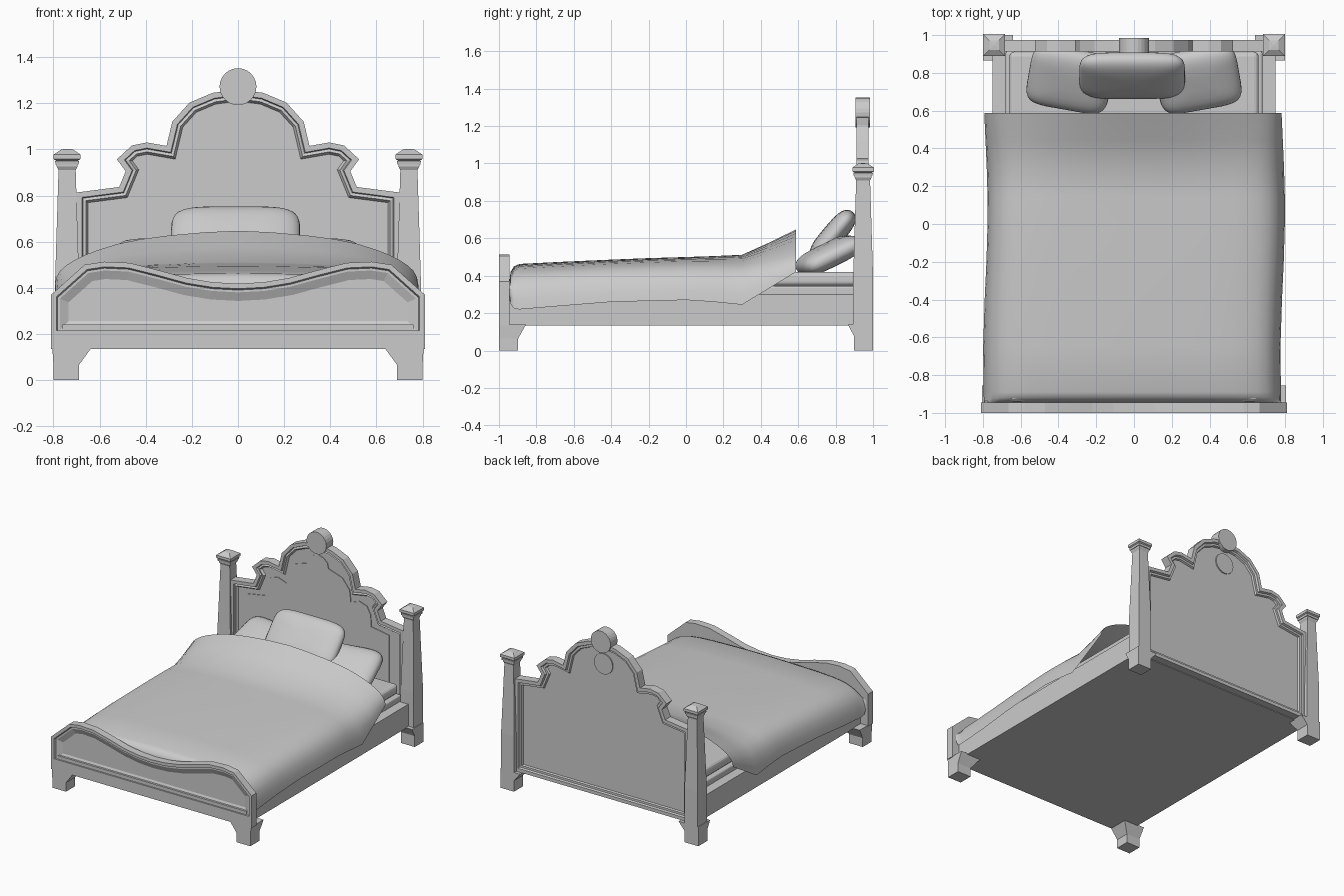
import bpy, bmesh, math
from mathutils import Vector, Matrix

if "Cube" in bpy.data.objects:
    bpy.data.objects.remove(bpy.data.objects["Cube"])


def make(name, verts, faces, smooth=None):
    bm = bmesh.new()
    vs = [bm.verts.new(v) for v in verts]
    for f in faces:
        bm.faces.new([vs[i] for i in f])
    bmesh.ops.recalc_face_normals(bm, faces=bm.faces)
    me = bpy.data.meshes.new(name)
    bm.to_mesh(me)
    bm.free()
    ob = bpy.data.objects.new(name, me)
    bpy.context.collection.objects.link(ob)
    if smooth:
        bpy.ops.object.select_all(action='DESELECT')
        ob.select_set(True)
        bpy.context.view_layer.objects.active = ob
        bpy.ops.object.shade_smooth_by_angle(angle=math.radians(smooth))
    return ob


def loft(name, loops, smooth=None):
    """Skin a list of equal closed loops and cap both ends."""
    n = len(loops[0])
    faces = [(r * n + i, r * n + (i + 1) % n, (r + 1) * n + (i + 1) % n, (r + 1) * n + i)
             for r in range(len(loops) - 1) for i in range(n)]
    faces += [tuple(range(n)), tuple(range((len(loops) - 1) * n, len(loops) * n))]
    return make(name, [v for l in loops for v in l], faces, smooth)


def inset(pts, d):
    """Mitred inward offset of a counter-clockwise outline."""
    out = []
    for i, p in enumerate(pts):
        a = (p - pts[i - 1]).normalized()
        b = (pts[(i + 1) % len(pts)] - p).normalized()
        na, nb = Vector((-a.y, a.x)), Vector((-b.y, b.x))
        out.append(p + (na + nb) * (d / (1 + na.dot(nb))))
    return out


def board(name, half, steps):
    """Mirrored outline in xz, lofted through (inset, y) steps."""
    full = half + [(-x, z) for x, z in reversed(half) if x > 0]
    pts = [Vector(p) for p in full]
    return loft(name, [[(p.x, y, p.y) for p in inset(pts, d)] for d, y in steps])


def tower(name, levels, side=1):
    """Stack of rectangles (z, x0, x1, y0, y1)."""
    return loft(name, [[(side * x0, y0, z), (side * x1, y0, z), (side * x1, y1, z), (side * x0, y1, z)]
                       for z, x0, x1, y0, y1 in levels])


def box(name, x, y0, y1, z0, z1, bevel=0):
    ob = tower(name, [(z0, -x, x, y0, y1), (z1, -x, x, y0, y1)])
    if bevel:
        m = ob.modifiers.new("round", 'BEVEL')
        m.width, m.segments = bevel, 3
    return ob


# headboard with stepped moulding, front and back
head = [(0.70, 0.14), (0.70, 0.813), (0.515, 0.837), (0.487, 0.905), (0.525, 0.957), (0.46, 1.017),
        (0.395, 1.03), (0.31, 1.015), (0.285, 1.12), (0.21, 1.203), (0.11, 1.245), (0, 1.26)]
board("headboard", head, [(0.05, 0.947), (0.045, 0.96), (0.03, 0.96), (0.025, 0.975), (0, 0.975),
                          (0, 0.912), (0.024, 0.912), (0.028, 0.925), (0.04, 0.92), (0.05, 0.935)])
trefoil = [(0.57, 0.25), (0.57, 0.74), (0.425, 0.765), (0.42, 0.85), (0.39, 0.905), (0.33, 0.925),
           (0.26, 0.90), (0.25, 0.985), (0.19, 1.06), (0.08, 1.095), (0.07, 1.135), (0.04, 1.163), (0, 1.175)]
board("headboard_panel", trefoil, [(0, 0.94), (0, 0.93)])


def disc(name, z, r, y0, y1, n=24):
    return loft(name, [[(r * math.cos(2 * math.pi * i / n), y, z + r * math.sin(2 * math.pi * i / n))
                        for i in range(n)] for y in (y0, y1)])


disc("headboard_finial", 1.272, 0.08, 0.905, 0.985)
disc("back_roundel", 1.10, 0.075, 0.94, 0.955)

# footboard with recessed panel and lower rail
foot = [(0.81, 0.18), (0.81, 0.37), (0.665, 0.50), (0.58, 0.513), (0.47, 0.508), (0.34, 0.475),
        (0.22, 0.442), (0.11, 0.424), (0, 0.418)]
board("footboard", foot, [(0, -0.945), (0, -1.0), (0.022, -1.0), (0.028, -0.985), (0.038, -0.985),
                          (0.075, -0.968)])
box("footboard_rail", 0.81, -1.0, -0.945, 0.135, 0.215)
box("footboard_bead", 0.76, -0.99, -0.95, 0.215, 0.24)

# posts and feet
for s, side in ((-1, "left"), (1, "right")):
    cx, cy = 0.741, 0.947
    lv = [(z, cx - h, cx + h, cy - h, cy + h) for z, h in
          ((0.13, 0.053), (0.40, 0.053), (0.915, 0.037))]
    tower("post_" + side, lv, s)
    cap = [(z, cx - h, cx + h, cy - h, cy + h) for z, h in
           ((0.91, 0.037), (0.925, 0.045), (0.935, 0.045), (0.935, 0.05), (0.95, 0.052),
            (0.95, 0.046), (0.958, 0.058), (0.978, 0.058), (1.0, 0.025), (1.002, 0.004))]
    tower("post_cap_" + side, cap, s)
    tower("front_foot_" + side, [(0, 0.69, 0.80, -1, -0.897), (0.065, 0.69, 0.80, -1, -0.897),
                                 (0.14, 0.635, 0.805, -1, -0.855)], s)
    tower("back_foot_" + side, [(0, 0.69, 0.80, 0.897, 1), (0.08, 0.69, 0.80, 0.897, 1),
                                (0.14, 0.64, 0.80, 0.865, 1)], s)

# bed base and mattress layers
box("bed_base", 0.75, -0.95, 0.92, 0.135, 0.30)
box("slat_layer", 0.68, -0.945, 0.915, 0.29, 0.345, 0.012)
box("mattress", 0.66, -0.94, 0.912, 0.345, 0.42, 0.025)


def power(v, e):
    return math.copysign(abs(v) ** e, v)


def pillow(name, loc, half, tilt, turn, n=40, rows=14):
    m = Matrix.Translation(loc) @ Matrix.Rotation(math.radians(turn), 4, 'Z') @ Matrix.Rotation(math.radians(tilt), 4, 'X')
    loops = []
    for r in range(rows + 1):
        phi = (r / rows - 0.5) * math.pi * 0.96
        c, h = math.cos(phi) ** 0.55, power(math.sin(phi), 0.9)
        loops.append([m @ Vector((half[0] * c * power(math.cos(t), 0.4), half[1] * c * power(math.sin(t), 0.4),
                                  half[2] * h)) for t in (2 * math.pi * (i + 0.5) / n for i in range(n))])
    return loft(name, loops, 60)


pillow("front_pillow", (-0.01, 0.785, 0.615), (0.28, 0.165, 0.06), 50, 0)
pillow("left_pillow", (-0.34, 0.765, 0.51), (0.22, 0.175, 0.062), 26, -10)
pillow("right_pillow", (0.34, 0.765, 0.51), (0.22, 0.175, 0.062), 26, 10)

# draped blanket: cross-sections along y (y, top z, hem z, arch amount)
stations = [(-0.945, 0.36, 0.31, 0), (-0.938, 0.42, 0.25, 0), (-0.92, 0.45, 0.225, 0), (-0.89, 0.463, 0.22, 0),
            (-0.65, 0.475, 0.24, 0), (-0.4, 0.486, 0.26, 0), (-0.2, 0.494, 0.265, 0), (0, 0.50, 0.27, 0),
            (0.15, 0.505, 0.26, 0.03), (0.3, 0.512, 0.245, 0.1), (0.44, 0.575, 0.33, 0.5), (0.588, 0.647, 0.42, 1)]
xs = [0, 0.15, 0.3, 0.42, 0.52, 0.6, 0.66, 0.705, 0.74, 0.765, 0.78, 0.787]
flat = [0, 0.005, 0.02, 0.035, 0.06, 0.1, 0.16, 0.25, 0.38, 0.56, 0.78, 1]
arch = [0, 0.03, 0.09, 0.16, 0.25, 0.36, 0.46, 0.56, 0.66, 0.76, 0.87, 1]
verts = []
for y, top, hem, k in stations:
    for s, idx in ((-1, range(len(xs) - 1, 0, -1)), (1, range(len(xs)))):
        for i in idx:
            f = flat[i] * (1 - k) + arch[i] * k
            sway = 0.012 * math.sin(y * 4 + 1.3) * (xs[i] / 0.787) ** 4
            verts.append((s * xs[i] + sway, y, top - (top - hem) * f))
w = 2 * len(xs) - 1
make("blanket", verts, [(r * w + i, r * w + i + 1, (r + 1) * w + i + 1, (r + 1) * w + i)
                        for r in range(len(stations) - 1) for i in range(w - 1)], 50)
